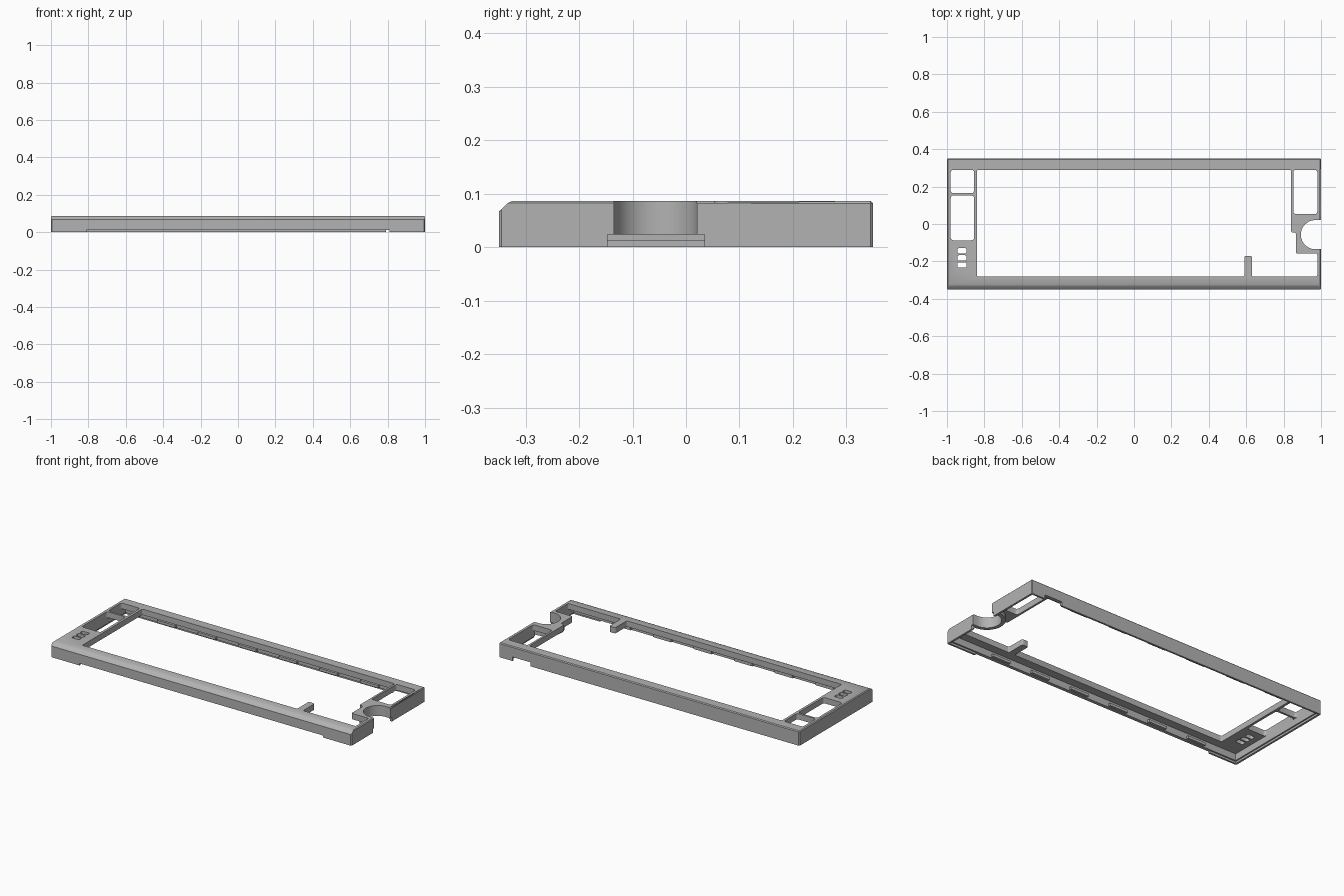
import bpy
import bmesh
import math

cube = bpy.data.objects.get("Cube")
if cube:
    bpy.data.objects.remove(cube, do_unlink=True)

grey = bpy.data.materials.new("matte grey")
grey.use_nodes = True
colour = (0.45, 0.45, 0.45, 1)
grey.diffuse_color = colour
grey.node_tree.nodes["Principled BSDF"].inputs["Base Color"].default_value = colour


def add_object(name, bm):
    bmesh.ops.recalc_face_normals(bm, faces=bm.faces)
    mesh = bpy.data.meshes.new(name)
    bm.to_mesh(mesh)
    bm.free()
    mesh.materials.append(grey)
    obj = bpy.data.objects.new(name, mesh)
    bpy.context.collection.objects.link(obj)
    return obj


def prism(name, points, z0, z1, radius=0):
    """Upright prism over an outline, with optional rounded corners."""
    bm = bmesh.new()
    bm.faces.new([bm.verts.new((x, y, z0)) for x, y in points])
    if radius:
        bmesh.ops.bevel(bm, geom=bm.verts[:], offset=radius, segments=4,
                        profile=0.5, affect='VERTICES')
    out = bmesh.ops.extrude_face_region(bm, geom=bm.faces[:])
    for v in out["geom"]:
        if isinstance(v, bmesh.types.BMVert):
            v.co.z = z1
    return add_object(name, bm)


def rect(x0, x1, y0, y1):
    return [(x0, y0), (x1, y0), (x1, y1), (x0, y1)]


def arc(cx, cy, r, x_end, steps=32):
    """Left half circle, run straight on to x_end."""
    pts = [(cx + r * math.cos(a), cy + r * math.sin(a))
           for a in (math.pi * (0.5 + i / steps) for i in range(steps + 1))]
    return pts + [(x_end, cy - r), (x_end, cy + r)]


def combine(target, tool, operation):
    mod = target.modifiers.new("combine", 'BOOLEAN')
    mod.operation = operation
    mod.solver = 'EXACT'
    mod.object = tool
    with bpy.context.temp_override(object=target, active_object=target):
        bpy.ops.object.modifier_apply(modifier=mod.name)
    bpy.data.objects.remove(tool, do_unlink=True)


# Outer body: side profile run along x, with a sloped front edge
profile = [(-0.35, 0), (0.35, 0), (0.35, 0.087), (-0.324, 0.087),
           (-0.333, 0.083), (-0.35, 0.067)]
bm = bmesh.new()
bm.faces.new([bm.verts.new((-1, y, z)) for y, z in profile])
out = bmesh.ops.extrude_face_region(bm, geom=bm.faces[:])
for v in out["geom"]:
    if isinstance(v, bmesh.types.BMVert):
        v.co.x = 1
# Fine chamfer around the top and the upright corners
trim = []
for e in bm.edges:
    a, b = e.verts[0].co, e.verts[1].co
    upright = abs(a.z - b.z) > 0.05
    back_top = min(a.z, b.z) > 0.08 and min(a.y, b.y) > 0.3
    side_top = min(a.z, b.z) > 0.08 and abs(a.y - b.y) > 0.5
    if upright or back_top or side_top:
        trim.append(e)
bmesh.ops.bevel(bm, geom=trim, offset=0.005, segments=1, affect='EDGES')
frame = add_object("bezel_frame", bm)

# Hollow underside with a stepped lip
combine(frame, prism("cavity", rect(-0.98, 0.98, -0.33, 0.33), -0.02, 0.052), 'DIFFERENCE')
combine(frame, prism("lip", rect(-0.988, 0.988, -0.339, 0.339), -0.02, 0.012), 'DIFFERENCE')

# Collar around the round side cutout
cx, cy = 0.97, -0.057
combine(frame, prism("collar", arc(cx, cy, 0.1, 0.99), 0.024, 0.07), 'UNION')

# Main window outline, including the support tab and stepped right side
window = [(-0.84, -0.28), (0.59, -0.28), (0.59, -0.17), (0.63, -0.17),
          (0.63, -0.28), (0.98, -0.28), (0.98, -0.157), (0.865, -0.157),
          (0.865, -0.045), (0.84, -0.045), (0.84, 0.29), (-0.84, 0.29)]
combine(frame, prism("window", window, -0.1, 0.2, 0.008), 'DIFFERENCE')

# Side pockets
for box in ((-0.98, -0.855, 0.165, 0.29), (-0.98, -0.855, -0.087, 0.153),
            (0.852, 0.98, 0.053, 0.29)):
    combine(frame, prism("pocket", rect(*box), -0.1, 0.2, 0.014), 'DIFFERENCE')

# Three vent slots
for y in (-0.143, -0.181, -0.219):
    combine(frame, prism("vent", rect(-0.945, -0.895, y - 0.014, y + 0.014),
                         -0.1, 0.2, 0.009), 'DIFFERENCE')

# Round side cutout and the wider gap beneath it
combine(frame, prism("knob_cut", arc(cx, cy, 0.078, 1.1), -0.1, 0.2), 'DIFFERENCE')
combine(frame, prism("side_gap", rect(0.95, 1.1, -0.147, 0.035), -0.1, 0.024), 'DIFFERENCE')

# Bottom reliefs in the front and back walls
combine(frame, prism("front_gap", rect(-0.81, 0.81, -0.4, -0.32), -0.1, 0.012), 'DIFFERENCE')
combine(frame, prism("back_gap", rect(0.79, 0.91, 0.32, 0.4), -0.1, 0.024), 'DIFFERENCE')

# Snap ribs inside the long walls
for side, label in ((-1, "front"), (1, "back")):
    for i in range(6):
        x = -0.7 + i * 0.27
        ys = sorted((side * 0.335, side * 0.315))
        prism(f"{label}_snap_rib_{i + 1}", rect(x - 0.06, x + 0.06, *ys), 0.016, 0.032)

# Smooth the curved walls, keep the edges crisp
bpy.ops.object.select_all(action='DESELECT')
frame.select_set(True)
bpy.context.view_layer.objects.active = frame
bpy.ops.object.shade_smooth_by_angle(angle=math.radians(25))
